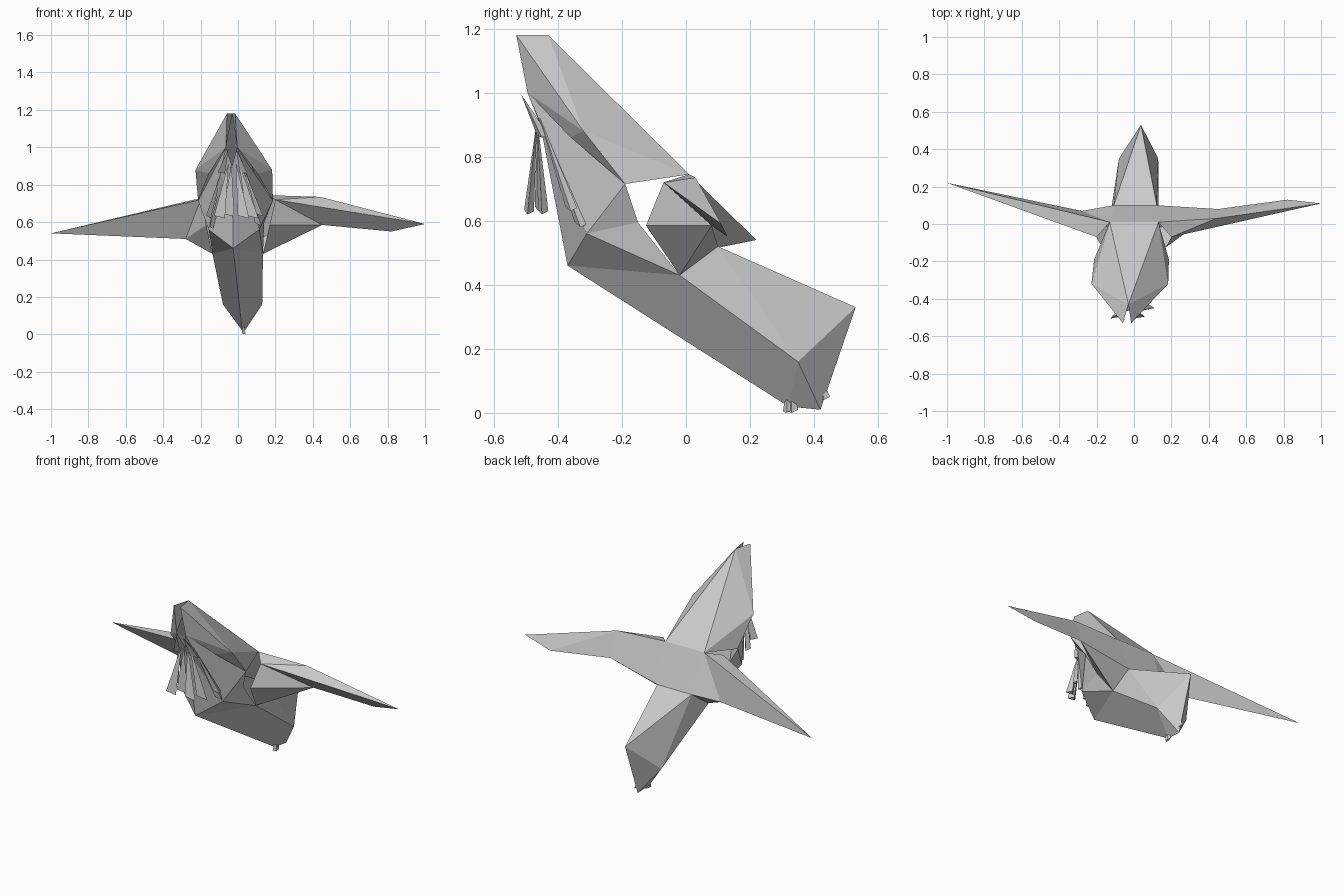
import bpy, bmesh
from mathutils import Vector

if "Cube" in bpy.data.objects:
    bpy.data.objects.remove(bpy.data.objects["Cube"])


def make(name, faces, points):
    bm = bmesh.new()
    verts = {k: bm.verts.new(p) for k, p in points.items()}
    for f in faces:
        bm.faces.new([verts[k] for k in f.split()])
    bmesh.ops.recalc_face_normals(bm, faces=bm.faces)
    me = bpy.data.meshes.new(name)
    bm.to_mesh(me)
    bm.free()
    ob = bpy.data.objects.new(name, me)
    bpy.context.collection.objects.link(ob)
    return ob


def lean(p, side=1):
    """Mirror a half-width point and skew it along the body axis."""
    return Vector((side * p[0] + 0.07 * p[1], p[1], p[2]))


# Half of the body; x is the half width
HALF = {
    "tail_tip": (0, .53, .33), "tail_side": (.105, .35, .16),
    "keel_back": (0, .42, .01), "keel_front": (0, .32, .02),
    "bow": (0, -.37, .46), "mid": (.135, -.02, .43),
    "cheek": (.135, -.31, .56), "gap": (.15, -.15, .595),
    "rump": (.115, .10, .52), "rump_c": (0, .10, .52),
    "shoulder": (.13, .01, .745), "shoulder_c": (0, .01, .745),
    "hood_side": (.205, -.32, .88), "tip": (.022, -.53, 1.18),
    "apex": (0, -.43, 1.18), "jaw": (.20, -.19, .715),
    "brow": (.13, -.36, .86), "forehead": (.03, -.495, 1.0),
    "chest": (0, -.455, .90),
}


def mirrored(name, faces):
    for side, label in ((1, "right"), (-1, "left")):
        used = {k for f in faces for k in f.split()}
        make(f"{name}_{label}", faces, {k: lean(HALF[k], side) for k in used})


# Hood
mirrored("hood", [
    "shoulder_c shoulder apex", "shoulder hood_side apex", "apex hood_side tip",
    "tip hood_side forehead", "hood_side brow forehead", "tip apex forehead",
    "hood_side jaw shoulder", "hood_side jaw brow"])

# Chest and cheeks
mirrored("chest", [
    "forehead jaw cheek", "forehead cheek chest", "chest cheek bow",
    "cheek jaw gap", "cheek gap mid", "bow cheek mid"])

# Hull and tail
mirrored("tail", [
    "bow mid tail_side keel_front", "keel_front tail_side keel_back",
    "keel_back tail_side tail_tip", "mid tail_side rump",
    "rump tail_side tail_tip", "rump tail_tip rump_c",
    "shoulder rump rump_c shoulder_c"])


# Wings share the same root ring
def root(side):
    ring = {k: lean(HALF[k], side) for k in ("shoulder", "rump", "mid")}
    ring["top"] = Vector((side * .20, -.07, .72))
    ring["front"] = Vector((side * .17, -.125, .585))
    return ring


make("right_wing", [
    "shoulder top elbow_top", "top front elbow", "front mid elbow",
    "mid rump elbow", "rump shoulder elbow_top elbow",
    "top elbow_top tip", "top tip trail elbow",
    "elbow_top elbow trail", "elbow_top trail tip"],
    {**root(1), "elbow_top": (.44, .03, .735), "elbow": (.45, .08, .585),
     "tip": (1, .11, .59), "trail": (.82, .13, .55)})

make("left_wing", [
    "shoulder top tip", "top front elbow", "top elbow tip", "front mid elbow",
    "mid rump elbow", "rump shoulder elbow", "shoulder tip elbow"],
    {**root(-1), "elbow": (-.28, .07, .51), "tip": (-1, .22, .54)})


# Pointed strips hanging from the throat: top point, lower point, lower width
def strip(name, a, b, w):
    a, b = Vector(a), Vector(b)
    m = a.lerp(b, .95)
    make(name, ["a l r", "a r d", "a d l", "l r d"], {
        "a": a, "l": m + Vector((-w, -.012, 0)),
        "r": b + Vector((w, 0, 0)), "d": b + Vector((0, .02, .01))})


for i, (x, y, z) in enumerate([(-.10, -.495, .62), (-.05, -.46, .63), (.03, -.495, .62),
                               (.08, -.45, .62)]):
    strip(f"beard_{i}", (x * .3 - .02, -.465, .92), (x, y, z), .03)
for i, (x, y, z) in enumerate([(-.16, -.36, .62), (.12, -.36, .63),
                               (-.14, -.32, .56), (.11, -.33, .58)]):
    strip(f"whisker_{i}", (x * .3 - .02, -.46, .93), (x, y, z), .015)

# Loose tufts in front of the forehead
for s in (-1, 1):
    strip(f"tuft_{s}", (-.03 + s * .02, -.515, .995), (-.03 + s * .06, -.45, .86), .02)

# Small spurs under the tail
for i, y in enumerate((.315, .33, .43)):
    strip(f"spur_{i}", (.03, y, .09), (.03, y, .0 if y < .4 else .04), .01)
